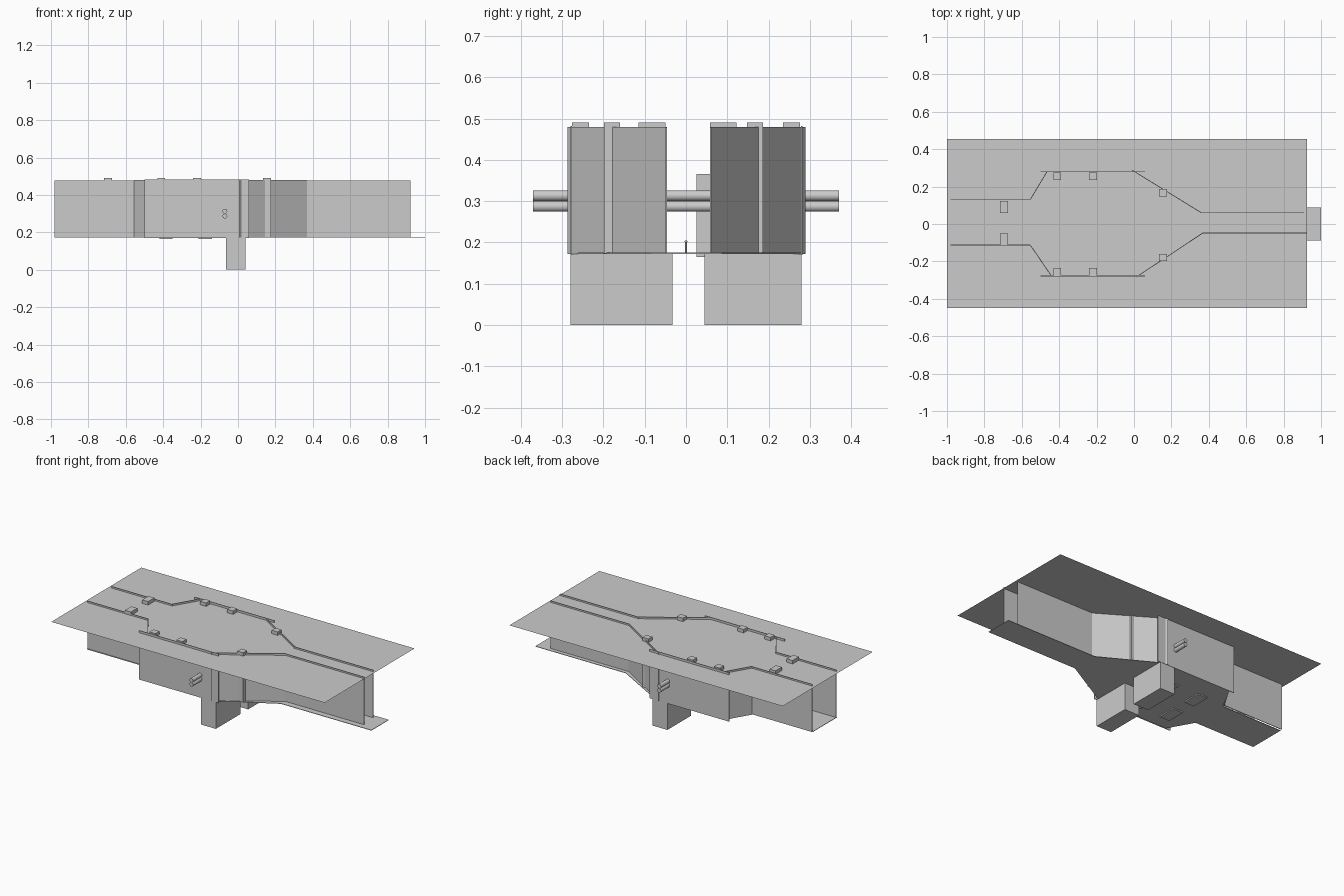
import bpy, bmesh, math
from mathutils import Vector

if "Cube" in bpy.data.objects:
    bpy.data.objects.remove(bpy.data.objects["Cube"])


def finish(name, bm):
    bmesh.ops.recalc_face_normals(bm, faces=bm.faces)
    me = bpy.data.meshes.new(name)
    bm.to_mesh(me)
    bm.free()
    ob = bpy.data.objects.new(name, me)
    bpy.context.collection.objects.link(ob)
    return ob


def slab(name, outline, z0, z1):
    """Flat outline, extruded from z0 to z1 (a single sheet if equal)."""
    bm = bmesh.new()
    face = bm.faces.new([bm.verts.new((x, y, z0)) for x, y in outline])
    if z1 > z0:
        ext = bmesh.ops.extrude_face_region(bm, geom=[face], use_keep_orig=True)
        verts = [g for g in ext["geom"] if isinstance(g, bmesh.types.BMVert)]
        bmesh.ops.translate(bm, verts=verts, vec=(0, 0, z1 - z0))
    return finish(name, bm)


def box(name, x0, x1, y0, y1, z0, z1):
    return slab(name, [(x0, y0), (x1, y0), (x1, y1), (x0, y1)], z0, z1)


def wall(name, a, b, z0, z1, t=0.004):
    """Thin upright panel between two plan points."""
    a, b = Vector(a), Vector(b)
    d = (b - a).normalized() * t / 2
    n = Vector((-d.y, d.x))
    return slab(name, [a - n, b - n, b + n, a + n], z0, z1)


def round_part(name, radius, depth, loc, rot=(0, 0, 0), sides=24):
    bpy.ops.mesh.primitive_cylinder_add(vertices=sides, radius=radius, depth=depth,
                                        location=loc, rotation=rot)
    ob = bpy.context.object
    ob.name = name
    bpy.ops.object.shade_smooth_by_angle()
    return ob


# Top deck sheet and shaped floor
box("top_deck", -1.0, 0.925, -0.45, 0.455, 0.468, 0.468)
half = [(0.363, 0.087), (0.02, 0.28), (-0.465, 0.28), (-0.555, 0.12), (-0.98, 0.12)]
floor = [(1.0, 0.087)] + half + [(x, -y) for x, y in reversed(half)] + [(1.0, -0.087)]
slab("floor", floor, 0.172, 0.175)

# Side walls: (name, start, end, bottom, top)
walls = [
    ("back_left_wall", (-0.98, 0.13), (-0.555, 0.13), 0.175, 0.478),
    ("back_left_flare", (-0.555, 0.13), (-0.465, 0.28), 0.172, 0.479),
    ("back_middle_wall", (-0.5, 0.28), (0.06, 0.28), 0.170, 0.482),
    ("back_right_flare", (-0.01, 0.288), (0.36, 0.06), 0.172, 0.479),
    ("back_right_wall", (0.355, 0.06), (0.91, 0.06), 0.175, 0.478),
    ("front_left_wall", (-0.98, -0.112), (-0.555, -0.112), 0.175, 0.478),
    ("front_left_flare", (-0.555, -0.112), (-0.44, -0.28), 0.172, 0.479),
    ("front_middle_wall", (-0.5, -0.278), (0.06, -0.278), 0.170, 0.482),
    ("front_right_flare", (0.01, -0.285), (0.368, -0.048), 0.172, 0.479),
    ("front_right_wall", (0.365, -0.048), (0.922, -0.048), 0.175, 0.478),
]
for w in walls:
    wall(*w)

# Columns poking through the deck
columns = [(-0.695, 0.058, 0.122), (-0.41, 0.235, 0.276),
           (-0.22, 0.235, 0.276), (0.155, 0.148, 0.187)]
for i, (x, y0, y1) in enumerate(columns):
    box(f"back_column_{i}", x - 0.021, x + 0.021, y0, y1, 0.173, 0.49)
    s = 0.012 if i in (0, 3) else 0
    lo, hi = (-y1 + 0.007, -y0 + 0.008) if i == 0 else (-y1 - s, -y0 - s)
    box(f"front_column_{i}", x - 0.021, x + 0.021, lo, hi, 0.173, 0.49)

# Lower supports
box("front_support", -0.065, 0.04, -0.28, -0.033, 0.0, 0.172)
box("back_support", -0.065, 0.04, 0.045, 0.28, 0.0, 0.172)

# Interior blocks whose undersides show below the floor
for i, x in enumerate((-0.42, -0.21)):
    box(f"back_block_{i}", x, x + 0.07, 0.025, 0.145, 0.165, 0.365)
    box(f"front_block_{i}", x, x + 0.07, -0.19, -0.07, 0.165, 0.365)

# Two pipes running through the body
for z in (0.287, 0.313):
    round_part("cross_pipe", 0.0128, 0.74, (-0.07, 0, z), (math.pi / 2, 0, 0))

# Tiny standing figure inside
round_part("figure_body", 0.003, 0.024, (0.1, 0, 0.187), sides=12)
bpy.ops.mesh.primitive_uv_sphere_add(segments=12, ring_count=8, radius=0.0035,
                                     location=(0.1, 0, 0.202))
bpy.context.object.name = "figure_head"
bpy.ops.object.shade_smooth_by_angle()
